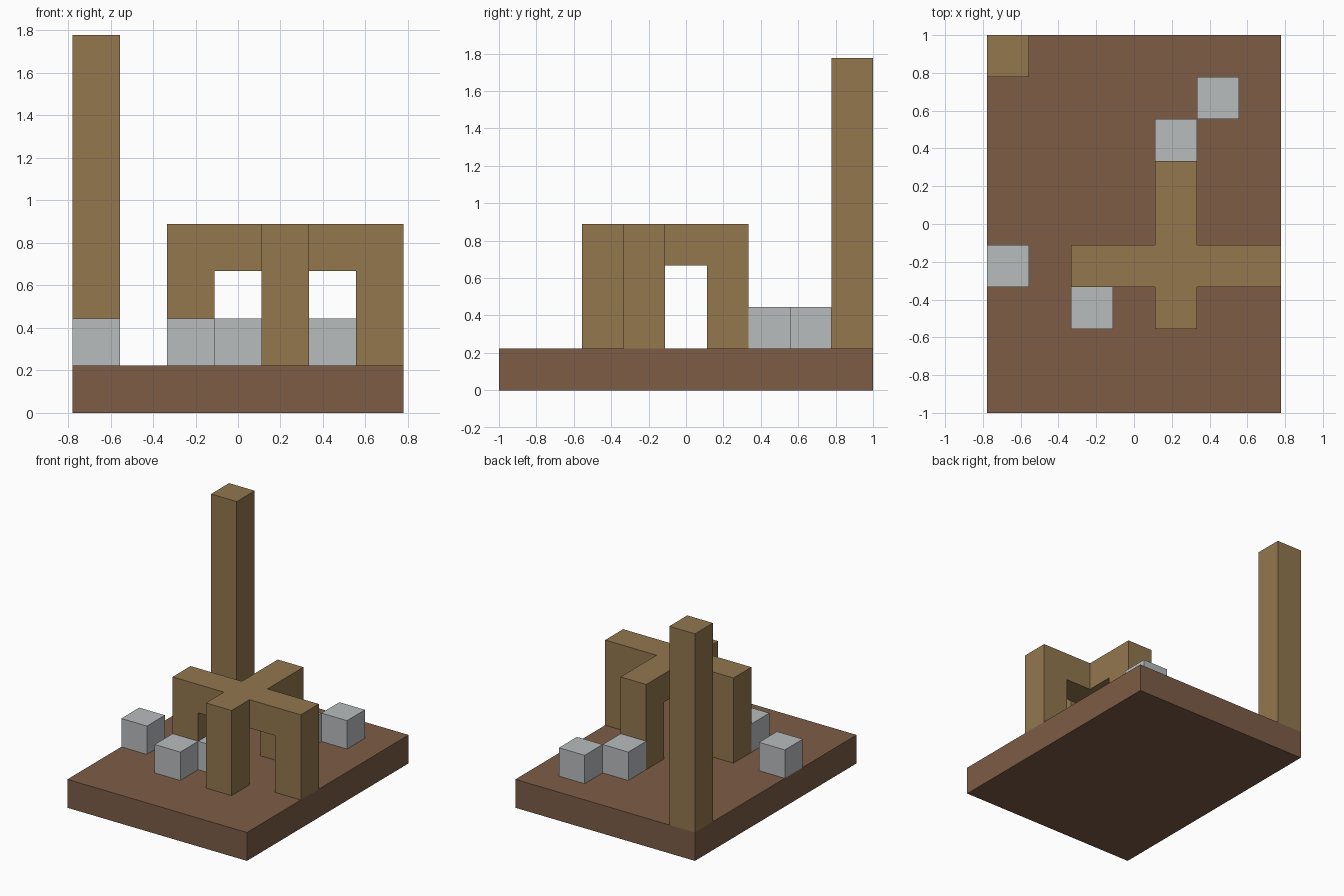
import bpy
import bmesh
from mathutils import Matrix, Vector

U = 2 / 9                          # one block
ORIGIN = Vector((-3.5, -4.5, 0))   # corner of the ground slab, in blocks

old = bpy.data.objects.get("Cube")
if old:
    bpy.data.objects.remove(old, do_unlink=True)


def make_material(name, rgb):
    mat = bpy.data.materials.new(name)
    mat.use_nodes = True
    mat.diffuse_color = (*rgb, 1)
    mat.node_tree.nodes["Principled BSDF"].inputs["Base Color"].default_value = (*rgb, 1)
    return mat


def add_blocks(name, mat, blocks):
    """Fuse boxes, each given as (corner, size) in whole blocks, into one clean solid."""
    cells = set()
    for corner, size in blocks:
        for i in range(size[0]):
            for j in range(size[1]):
                for k in range(size[2]):
                    cells.add((corner[0] + i, corner[1] + j, corner[2] + k))
    bm = bmesh.new()
    for cell in sorted(cells):
        centre = (Vector(cell) + ORIGIN + Vector((0.5, 0.5, 0.5))) * U
        made = bmesh.ops.create_cube(bm, size=U, matrix=Matrix.Translation(centre))
        faces = {f for v in made["verts"] for f in v.link_faces}
        # Drop the walls between neighbouring cells
        inner = []
        for f in faces:
            f.normal_update()
            step = tuple(round(c) for c in f.normal)
            if tuple(a + b for a, b in zip(cell, step)) in cells:
                inner.append(f)
        bmesh.ops.delete(bm, geom=inner, context="FACES")
    bmesh.ops.remove_doubles(bm, verts=bm.verts[:], dist=0.001)
    bmesh.ops.dissolve_limit(bm, angle_limit=0.01, verts=bm.verts[:], edges=bm.edges[:])
    mesh = bpy.data.meshes.new(name)
    bm.to_mesh(mesh)
    bm.free()
    mesh.materials.append(mat)
    obj = bpy.data.objects.new(name, mesh)
    bpy.context.collection.objects.link(obj)


earth = make_material("earth brown", (0.205, 0.107, 0.061))
wood = make_material("wood tan", (0.287, 0.184, 0.076))
stone = make_material("stone grey", (0.479, 0.503, 0.515))

# Ground slab
add_blocks("ground_slab", earth, [((0, 0, 0), (7, 9, 1))])

# Tall corner post
add_blocks("corner_post", wood, [((0, 8, 1), (1, 1, 7))])

# Crossed beams on four legs
frame = [((2, 3, 3), (5, 1, 1)), ((4, 2, 3), (1, 4, 1))]
frame += [((x, y, 1), (1, 1, 2)) for x, y in ((2, 3), (6, 3), (4, 2), (4, 5))]
add_blocks("crossed_frame", wood, frame)

# Loose stones
for n, (x, y) in enumerate(((0, 3), (2, 2), (3, 3), (4, 6), (5, 7)), 1):
    add_blocks(f"stone_{n}", stone, [((x, y, 1), (1, 1, 1))])
